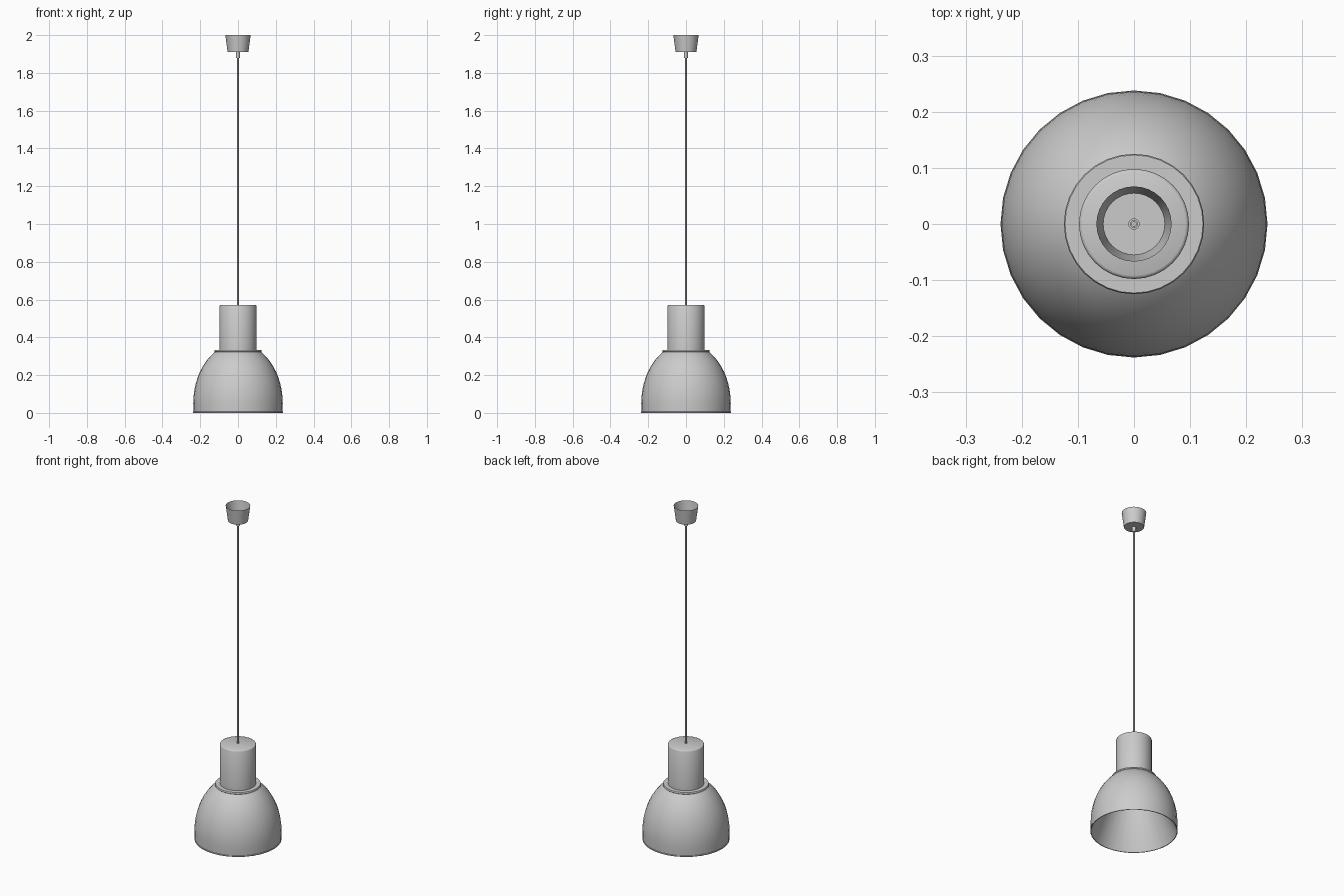
import bpy, bmesh, math

if "Cube" in bpy.data.objects:
    bpy.data.objects.remove(bpy.data.objects["Cube"])

def lathe(name, profile, sides=32, angle=40):
    """Spin an (r, z) profile around the z axis; r = 0 closes to a pole."""
    bm = bmesh.new()
    rings = []
    for r, z in profile:
        if r == 0:
            rings.append([bm.verts.new((0, 0, z))] * sides)
        else:
            rings.append([bm.verts.new((r * math.cos(2 * math.pi * i / sides),
                                        r * math.sin(2 * math.pi * i / sides), z))
                          for i in range(sides)])
    for a, b in zip(rings, rings[1:]):
        for i in range(sides):
            j = (i + 1) % sides
            bm.faces.new(list(dict.fromkeys((a[i], a[j], b[j], b[i]))))
    bmesh.ops.recalc_face_normals(bm, faces=bm.faces)
    mesh = bpy.data.meshes.new(name)
    bm.to_mesh(mesh)
    bm.free()
    ob = bpy.data.objects.new(name, mesh)
    bpy.context.collection.objects.link(ob)
    bpy.ops.object.select_all(action='DESELECT')
    ob.select_set(True)
    bpy.context.view_layer.objects.active = ob
    bpy.ops.object.shade_smooth_by_angle(angle=math.radians(angle))
    return ob

def bell(radius, height, z_end, steps=12):
    """Elliptical dome profile from z = 0.05 up to z_end."""
    pts = []
    for k in range(steps + 1):
        z = 0.05 + (z_end - 0.05) * math.sin(math.pi / 2 * k / steps)
        pts.append((radius * math.sqrt(1 - ((z - 0.05) / height) ** 2), z))
    return pts

# Shade: bell outside, straight conical reflector inside, fine rim, soft collar
outer = bell(0.237, 0.318, 0.322)
lathe("shade", [(0.234, 0.0), (0.238, 0.0), (0.238, 0.006), (0.236, 0.007)] + outer
      + [(0.125, 0.324), (0.125, 0.330), (0.123, 0.333), (0.095, 0.333),
         (0.095, 0.32), (0.234, 0.0)])

# Neck: cylinder with a softened top edge
lathe("neck", [(0.098, 0.325), (0.098, 0.566), (0.096, 0.570),
               (0.092, 0.572), (0, 0.572)])

# Cord
lathe("cord", [(0, 0.568), (0.005, 0.568), (0.005, 1.915), (0, 1.915)], 16)

# Cord grip: sleeve through the canopy floor
lathe("cord_grip", [(0.006, 1.88), (0.01, 1.88), (0.01, 1.915),
                    (0.006, 1.915), (0.006, 1.88)], 16)

# Ceiling canopy: tapered cup, open at the top
lathe("ceiling_canopy", [(0, 1.91), (0.055, 1.91), (0.067, 2.0)])
